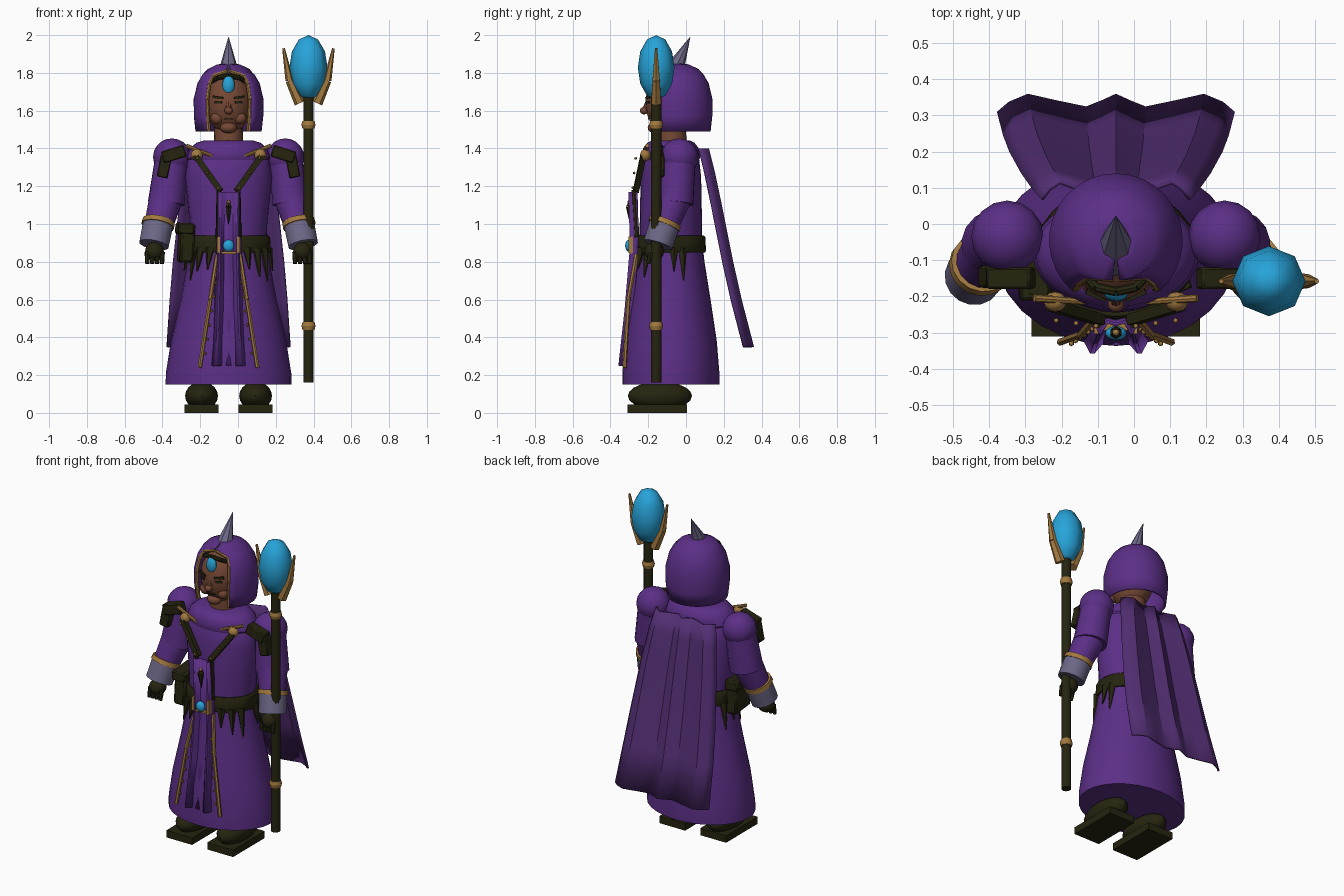
import bpy, bmesh, math
from mathutils import Vector, Matrix, Euler

cube = bpy.data.objects.get("Cube")
if cube:
    bpy.data.objects.remove(cube, do_unlink=True)

CENTRE = -0.05  # the body stands left of the staff, so everything shifts by this


def material(name, r, g, b):
    m = bpy.data.materials.new(name)
    m.use_nodes = True
    m.diffuse_color = (r, g, b, 1)
    m.node_tree.nodes["Principled BSDF"].inputs["Base Color"].default_value = (r, g, b, 1)
    return m


PURPLE = material("purple cloth", .105, .028, .24)
CAPE = material("cape purple", .085, .027, .17)
DARK = material("dark leather", .019, .018, .005)
GOLD = material("gold", .36, .19, .05)
GREY = material("violet steel", .15, .135, .24)
SKIN = material("brown skin", .18, .065, .035)
BLUE = material("blue crystal", .02, .37, .70)


def finish(name, bm, mat, angle=40):
    bmesh.ops.recalc_face_normals(bm, faces=bm.faces)
    me = bpy.data.meshes.new(name)
    bm.to_mesh(me)
    bm.free()
    me.materials.append(mat)
    ob = bpy.data.objects.new(name, me)
    bpy.context.collection.objects.link(ob)
    ob.location.x = CENTRE
    bpy.ops.object.select_all(action='DESELECT')
    ob.select_set(True)
    bpy.context.view_layer.objects.active = ob
    bpy.ops.object.shade_smooth_by_angle(angle=math.radians(angle))
    return ob


def ball(name, loc, size, mat, seg=16, rings=10, angle=40):
    bm = bmesh.new()
    m = Matrix.Translation(loc) @ Matrix.Diagonal((*size, 1))
    bmesh.ops.create_uvsphere(bm, u_segments=seg, v_segments=rings, radius=1, matrix=m)
    return finish(name, bm, mat, angle)


def box(name, loc, size, mat, rot=(0, 0, 0), bevel=0):
    bm = bmesh.new()
    m = Matrix.LocRotScale(loc, Euler(rot), size)
    bmesh.ops.create_cube(bm, size=1, matrix=m)
    if bevel:
        bmesh.ops.bevel(bm, geom=bm.edges[:], offset=bevel, segments=1, affect='EDGES')
    return finish(name, bm, mat)


def rod(name, points, radii, mat, seg=12):
    """Tapered cylinders strung along a list of points."""
    bm = bmesh.new()
    for i in range(len(points) - 1):
        a, b = Vector(points[i]), Vector(points[i + 1])
        m = Matrix.Translation((a + b) / 2) @ (b - a).to_track_quat('Z', 'Y').to_matrix().to_4x4()
        bmesh.ops.create_cone(bm, cap_ends=True, segments=seg, radius1=radii[i],
                              radius2=radii[i + 1], depth=(b - a).length, matrix=m)
    return finish(name, bm, mat)


def loft(name, rings, mat, cy=-.08, seg=28):
    """Stacked ellipses given as height, half width, half depth."""
    bm = bmesh.new()
    loops = [[bm.verts.new((rx * math.cos(k * math.tau / seg), cy + ry * math.sin(k * math.tau / seg), z))
              for k in range(seg)] for z, rx, ry in rings]
    skin(bm, loops, closed=True)
    bm.faces.new(loops[0])
    bm.faces.new(loops[-1])
    return finish(name, bm, mat)


def skin(bm, loops, closed=False):
    n = len(loops[0])
    for a, b in zip(loops, loops[1:]):
        for k in range(n if closed else n - 1):
            j = (k + 1) % n
            bm.faces.new((a[k], a[j], b[j], b[k]))


def cloth(name, rows, folds, mat, thick):
    """Folded sheet: rows of height, depth, half width; folds of fraction, offset."""
    bm = bmesh.new()
    full = [(-f, d) for f, d in reversed(folds[1:])] + folds
    skin(bm, [[bm.verts.new((w * f, y + d, z)) for f, d in full] for z, y, w in rows])
    ob = finish(name, bm, mat, 30)
    ob.modifiers.new("thickness", 'SOLIDIFY').thickness = thick
    return ob


# Robe: skirt, torso and rounded mantle
loft("robe_skirt", [(.15, .333, .257), (.21, .332, .257), (.38, .305, .243), (.6, .255, .21),
                    (.8, .217, .178), (.92, .203, .165)], PURPLE)
loft("robe_torso", [(.88, .2, .165), (1.0, .205, .165), (1.25, .23, .16), (1.34, .215, .15),
                    (1.4, .16, .12)], PURPLE)
loft("mantle", [(1.32, .2, .14), (1.35, .222, .155), (1.4, .205, .148), (1.43, .17, .125),
                (1.442, .13, .1)], PURPLE)
loft("belt", [(.85, .218, .182), (.86, .224, .186), (.93, .22, .182), (.94, .21, .175)], DARK)

# Cape and front tabard
cloth("cape", [(1.4, .122, .21), (1.28, .152, .235), (1.1, .19, .262), (.8, .25, .295),
               (.6, .295, .312), (.35, .36, .329)],
      [(0, 0), (.12, -.018), (.25, -.035), (.5, -.018), (.74, 0), (.9, -.022), (1, -.05)], CAPE, .012)
cloth("tabard", [(1.17, -.305, .064), (.88, -.297, .066), (.55, -.325, .078), (.25, -.358, .095)],
      [(0, .022), (.35, .03), (.62, 0), (.75, 0), (1, .045)], PURPLE, .01)

# Head inside the hood
rod("neck", [(0, -.075, 1.38), (0, -.075, 1.54)], [.078, .075], SKIN, 16)
ball("head", (0, -.085, 1.64), (.122, .13, .165), SKIN, 20, 14)
ball("nose", (0, -.222, 1.6), (.023, .022, .02), SKIN, 10, 8)
rod("nose_bridge", [(0, -.195, 1.67), (0, -.217, 1.6)], [.01, .017], SKIN, 8)
ball("chin", (0, -.165, 1.51), (.045, .038, .03), SKIN, 12, 8)
box("mouth", (0, -.194, 1.557), (.05, .012, .008), DARK)
for s, side in ((-1, "right"), (1, "left")):
    ball(side + "_cheek", (s * .06, -.165, 1.56), (.035, .03, .032), SKIN, 12, 8)
    box(side + "_eye", (s * .053, -.2, 1.645), (.04, .012, .013), DARK, (0, 0, s * .4))
    box(side + "_eyebrow", (s * .055, -.197, 1.67), (.058, .016, .012), DARK, (0, -s * .12, s * .4))
rod("circlet", [(-.1, -.125, 1.75), (-.055, -.175, 1.775), (0, -.187, 1.785), (.055, -.175, 1.775),
                (.1, -.125, 1.75)], [.013] * 5, DARK, 8)
ball("forehead_jewel", (0, -.192, 1.735), (.033, .022, .05), BLUE, 12, 8)

# Hood: a part-turn of a dome profile (height, radius, half opening in degrees)
bm = bmesh.new()
loops = []
for z, r, gap in [(1.49, .163, 40), (1.57, .172, 40), (1.66, .173, 41), (1.74, .154, 42),
                  (1.785, .128, 40), (1.81, .105, 4), (1.832, .06, 4), (1.842, .008, 4)]:
    turn = [math.radians(gap + (360 - 2 * gap) * k / 24) for k in range(25)]
    loops.append([bm.verts.new((-r * math.sin(a), -.045 - r * math.cos(a), z)) for a in turn])
skin(bm, loops)
edge = [row[0].co.copy() for row in loops[:6]]
finish("hood", bm, PURPLE).modifiers.new("thickness", 'SOLIDIFY').thickness = -.012
for s, side in ((1, "right"), (-1, "left")):
    rod(side + "_hood_trim", [(s * p.x, p.y, p.z) for p in edge], [.011] * 6, GOLD, 8)
rod("hood_spike", [(0, -.085, 1.765), (0, .022, 1.99)], [.066, .001], GREY, 8)

for s, side in ((-1, "right"), (1, "left")):
    # Boots
    box(side + "_sole", (s * .143, -.153, .022), (.18, .315, .044), DARK)
    ball(side + "_boot", (s * .143, -.138, .09), (.087, .17, .075), DARK)
    # Arms
    ball(side + "_shoulder", (s * .3, -.035, 1.355), (.1, .1, .098), PURPLE)
    rod(side + "_upper_arm", [(s * .3, -.035, 1.36), (s * .33, -.058, 1.11)], [.088, .098], PURPLE, 16)
    rod(side + "_forearm", [(s * .33, -.06, 1.14), (s * .388, -.135, .93)], [.09, .07], PURPLE, 16)
    rod(side + "_cuff", [(s * .373, -.112, 1.0), (s * .395, -.148, .89)], [.082, .08], GREY, 16)
    rod(side + "_cuff_trim", [(s * .37, -.107, 1.015), (s * .375, -.117, .99)], [.086, .088], GOLD, 16)
    ball(side + "_hand", (s * .392, -.168, .855), (.05, .052, .05), DARK, 12, 8)
    for k in range(4):
        x = s * (.352 + k * .026)
        rod(f"{side}_finger_{k + 1}", [(x, -.185, .85), (x, -.2, .79)], [.015, .011], DARK, 8)
    # Shoulder clasps
    box(side + "_clasp_top", (s * .29, -.15, 1.37), (.125, .06, .065), DARK, (0, s * .3, 0), .006)
    box(side + "_clasp_side", (s * .34, -.145, 1.305), (.06, .06, .12), DARK, (0, -s * .2, 0), .006)
    # Chest harness
    mid = Vector((s * .11, -.245, 1.27))
    box(side + "_strap", mid, (.032, .03, .235), DARK, (-.17, s * .62, 0))
    rod(side + "_lower_strap", [(s * .05, -.275, 1.18), (s * .055, -.26, .93)], [.014, .014], DARK, 6)
    for k in (-1, 0, 1):
        ball(f"{side}_strap_stud_{k + 2}", mid + Vector((s * k * .055, -.022 - .015 * (1 - k) / 2, k * .078)),
             (.007,) * 3, GOLD, 8, 6)
    ball(side + "_harness_knob", (s * .168, -.215, 1.365), (.032, .028, .032), GOLD, 12, 8)
    rod(side + "_harness_pin", [(s * .085, -.215, 1.36), (s * .225, -.205, 1.415)], [.009, .011], GOLD, 8)
    # Buckle bars and robe trim with studs
    box(side + "_buckle_bar", (s * .052, -.292, .89), (.016, .025, .085), GOLD)
    top, low = Vector((s * .06, -.262, .84)), Vector((s * .153, -.326, .24))
    rod(side + "_robe_trim", [top, top.lerp(low, .4) + Vector((0, -.018, 0)), low], [.011] * 3, GOLD, 6)
    for k in range(1, 8):
        ball(f"{side}_trim_stud_{k}", top.lerp(low, k / 8) + Vector((-s * .018, -.012, 0)),
             (.008,) * 3, GOLD, 6, 4)

# Buckle jewel, chest ornament, pouch and ragged belt tails
ball("buckle_jewel", (0, -.302, .885), (.03, .02, .032), BLUE, 12, 8)
box("buckle_base", (0, -.285, .848), (.11, .02, .012), GOLD)
rod("chest_ornament", [(0, -.295, 1.12), (0, -.3, 1.09), (0, -.295, 1.0)], [.006, .018, .002], DARK, 6)
ball("ornament_tip", (0, -.3, 1.115), (.01, .01, .012), GOLD, 8, 6)
box("pouch", (-.225, -.12, .9), (.075, .17, .21), DARK, (0, .05, .1), .012)
box("pouch_flap", (-.232, -.12, .975), (.085, .18, .06), DARK, (0, .05, .1), .008)
for k, (deg, drop) in enumerate([(-150, .15), (-135, .1), (-118, .09), (-62, .09), (-45, .13),
                                 (-28, .16), (5, .1), (20, .15), (160, .15), (178, .1)]):
    a = math.radians(deg)
    c, n = math.cos(a), math.sin(a)
    rod(f"belt_tail_{k + 1}", [(.207 * c, -.08 + .174 * n, .87), (.235 * c, -.08 + .2 * n, .85 - drop)],
        [.026, .003], DARK, 5)

# Staff with crystal
SX, SY = .423, -.158
rod("staff_shaft", [(SX, SY, .16), (SX, SY, 1.7)], [.028, .028], DARK, 10)
for name, z in (("staff_lower_ring", .46), ("staff_upper_ring", 1.525)):
    rod(name, [(SX, SY, z - .02), (SX, SY, z), (SX, SY, z + .02)], [.032, .037, .032], GOLD, 12)
ball("staff_crystal", (SX, SY, 1.828), (.101, .097, .172), BLUE, 8, 6, 50)
for s, side in ((-1, "right"), (1, "left")):
    rod(side + "_staff_prong", [(SX + s * .045, SY, 1.64), (SX + s * .1, SY, 1.76), (SX + s * .132, SY, 1.93)],
        [.03, .022, .007], GOLD, 6)
